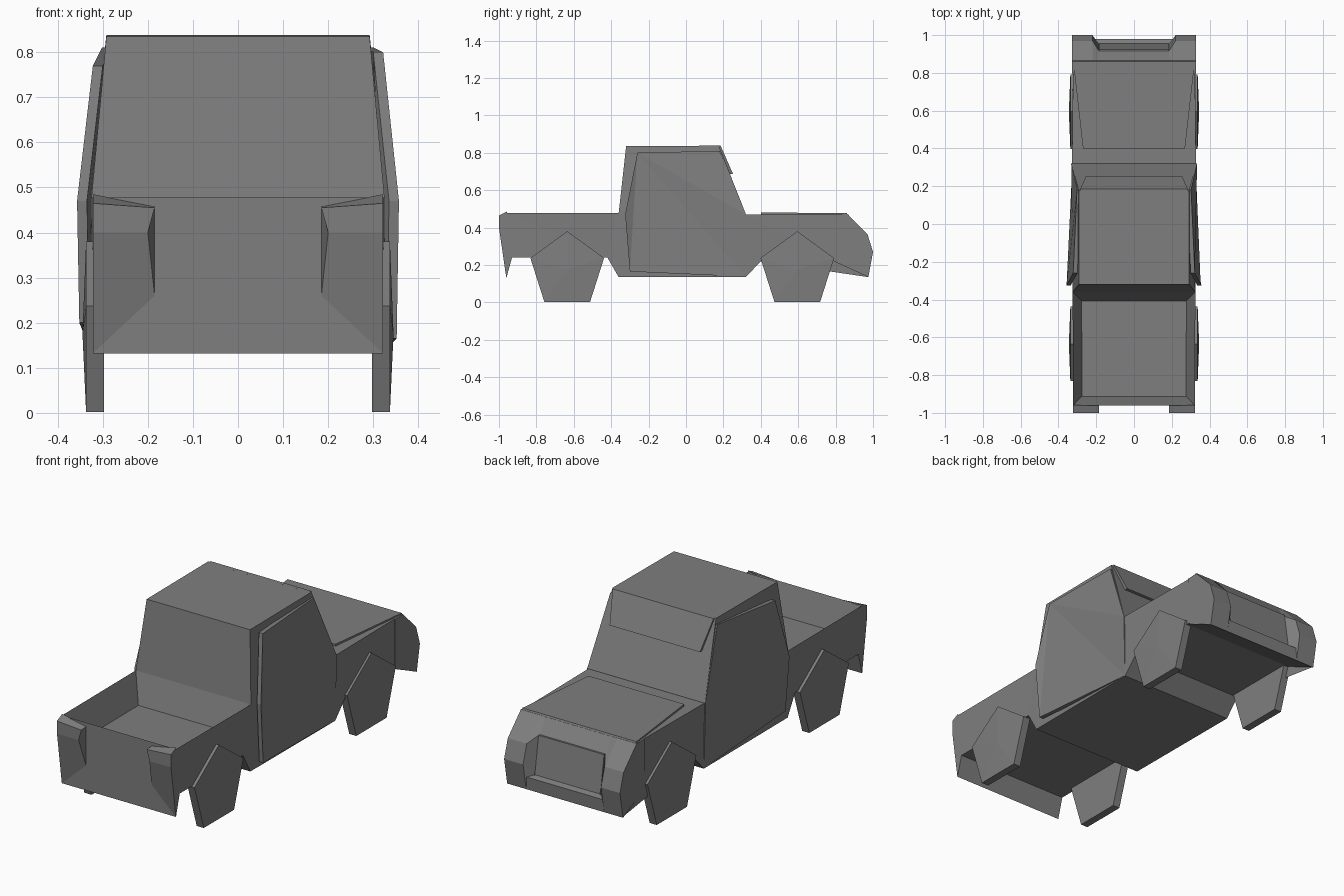
import bpy, bmesh

if "Cube" in bpy.data.objects:
    bpy.data.objects.remove(bpy.data.objects["Cube"])

paint = bpy.data.materials.new("dark_grey")
paint.diffuse_color = (.21, .21, .21, 1)
paint.use_nodes = True
paint.node_tree.nodes["Principled BSDF"].inputs["Base Color"].default_value = paint.diffuse_color


def finish(name, bm):
    bmesh.ops.triangulate(bm, faces=[f for f in bm.faces if len(f.verts) > 4])
    bmesh.ops.recalc_face_normals(bm, faces=bm.faces[:])
    me = bpy.data.meshes.new(name)
    bm.to_mesh(me)
    bm.free()
    me.materials.append(paint)
    ob = bpy.data.objects.new(name, me)
    bpy.context.collection.objects.link(ob)
    return ob


def loft_bm(sections):
    """Skin a row of equal-length rings of xyz points and cap both ends."""
    bm = bmesh.new()
    rings = [[bm.verts.new(p) for p in s] for s in sections]
    n = len(rings[0])
    for a, b in zip(rings, rings[1:]):
        for i in range(n):
            j = (i + 1) % n
            bm.faces.new((a[i], a[j], b[j], b[i]))
    bm.faces.new(rings[0])
    bm.faces.new(rings[-1])
    return bm


def slab_bm(profile):
    """Symmetric body from a side profile of (y, z, half width)."""
    return loft_bm([[(s * w, y, z) for y, z, w in profile] for s in (-1, 1)])


def side_part(name, sections, s):
    return finish(name, loft_bm([[(s * x, y, z) for x, y, z in ring] for ring in sections]))


# Cab
finish("cab", slab_bm([(-.36, .135, .322), (.32, .135, .325), (.32, .472, .332),
                       (.175, .838, .292), (-.32, .835, .292), (-.36, .478, .325)]))

# Sun visor above the windscreen
finish("sun_visor", slab_bm([(.165, .838, .285), (.185, .838, .285),
                             (.252, .685, .255), (.232, .685, .255)]))

# Load bed with sloping tray pushed into the top
bm = slab_bm([(-.36, .478, .325), (-.36, .135, .322), (-.42, .24, .322),
              (-.93, .24, .322), (-.96, .132, .322), (-.96, .478, .322)])
bmesh.ops.recalc_face_normals(bm, faces=bm.faces[:])
top = max(bm.faces, key=lambda f: f.calc_center_median().z)
bmesh.ops.inset_region(bm, faces=[top], thickness=.067)
for v in top.verts:
    v.co.z = .33
finish("load_bed", bm)

# Engine bay, nose and raised hood panel
finish("front_body", slab_bm([(.32, .135, .325), (.40, .22, .325), (.79, .22, .325),
                              (.975, .135, .322), (.98, .20, .322), (.945, .21, .322),
                              (.915, .40, .322), (.865, .47, .322), (.32, .47, .328)]))
finish("hood_panel", slab_bm([(.865, .468, .322), (.86, .478, .322),
                              (.40, .48, .27), (.40, .468, .27)]))

# Grille panel between the headlight corners
finish("grille", slab_bm([(.915, .40, .185), (.925, .40, .185), (.955, .21, .185), (.94, .21, .185)]))

for side, s in (("right", 1), ("left", -1)):
    # Doors, standing slightly off the cab at the rear edge
    hi, lo = (.80, .165) if s > 0 else (.77, .20)
    outer = [(.322, -.26, hi), (.302, .18, .81), (.334, .32, .47),
             (.326, .32, .137), (.352, -.30, lo), (.357, -.325, .47)]
    side_part(side + "_door", [outer, [(x - .022, y, z) for x, y, z in outer]], s)

    # Headlight corners flaring forward from the grille
    bulge = [(.80, .470), (.865, .471), (.97, .365), (1.0, .27), (.975, .135), (.80, .217)]
    recess = [(.80, .465), (.865, .465), (.915, .40), (.95, .21), (.975, .135), (.80, .22)]
    side_part(side + "_headlight", [[(.185, y, z) for y, z in recess],
                                    [(.22, y, z) for y, z in bulge],
                                    [(.327, y, z) for y, z in bulge]], s)

    # Wedge-shaped tail lights, tapering down along the outer edge
    side_part(side + "_tail_light",
              [[(.185, -.958, .458), (.185, -1, .455), (.2, -1, .40), (.185, -.961, .26)],
               [(.322, -.958, .485), (.322, -1, .465), (.322, -1, .40), (.322, -.961, .132)]], s)

    # Five-sided wheels with dished star faces
    for place, yc in (("front", .595), ("rear", -.635)):
        rim = [(0, .38), (-.197, .237), (-.122, .002), (.122, .002), (.197, .237)]
        bm = loft_bm([[(s * x, yc + y, z) for y, z in rim] for x in (.297, .337)])
        cap = max(bm.faces, key=lambda f: abs(f.calc_center_median().x))
        hub = bmesh.ops.poke(bm, faces=[cap])["verts"][0]
        hub.co = (s * .345, yc, .175)
        finish(f"{place}_{side}_wheel", bm)
